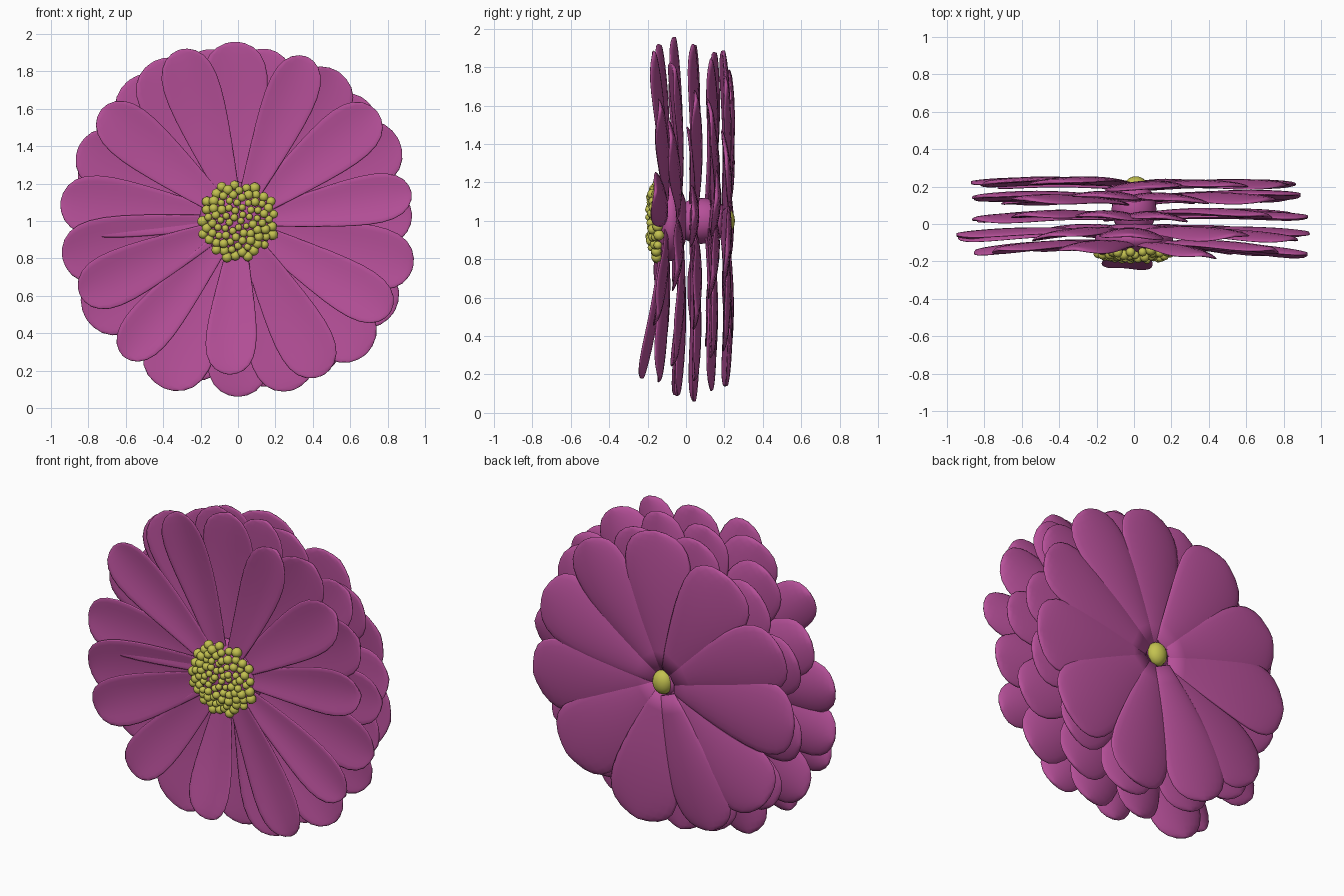
import bpy, bmesh, math, random
from mathutils import Matrix, Vector

random.seed(4)
cube = bpy.data.objects.get("Cube")
if cube:
    bpy.data.objects.remove(cube, do_unlink=True)

CENTRE = Vector((0, 0, 1))
RING = 20
STATIONS = 12
ROOT = 0.07


def make_material(name, colour):
    mat = bpy.data.materials.new(name)
    mat.use_nodes = True
    mat.diffuse_color = (*colour, 1)
    shader = mat.node_tree.nodes["Principled BSDF"]
    shader.inputs["Base Color"].default_value = mat.diffuse_color
    return mat


magenta = make_material("magenta petal", (0.47, 0.08, 0.32))
yellow = make_material("yellow pollen", (0.55, 0.54, 0.08))


def finish(bm, name, mat):
    """Turn a bmesh into a smooth shaded object of one colour."""
    bmesh.ops.recalc_face_normals(bm, faces=bm.faces)
    mesh = bpy.data.meshes.new(name)
    bm.to_mesh(mesh)
    bm.free()
    mesh.materials.append(mat)
    for face in mesh.polygons:
        face.use_smooth = True
    obj = bpy.data.objects.new(name, mesh)
    bpy.context.collection.objects.link(obj)


def vary(amount):
    return random.uniform(-amount, amount)


def outline(t):
    """Petal half width along its length: narrow root, full and rounded tip."""
    return max(0.06, (0.25 + 0.75 * (t / 0.7) ** 0.9) * math.sqrt(1 - t ** 6))


def add_petal(bm, angle, length, width, depth, tilt, cup):
    """Loft a thin cupped petal that points away from the flower centre."""
    place = (Matrix.Translation(CENTRE + Vector((0, depth, 0)))
             @ Matrix.Rotation(-math.radians(angle), 4, 'Y')
             @ Matrix.Rotation(vary(0.1), 4, 'X'))
    rings = []
    for station in range(STATIONS + 1):
        t = math.sin(math.pi / 2 * station / STATIONS)
        w = outline(t)
        ring = []
        for i in range(RING):
            turn = math.tau * i / RING
            u = math.cos(turn)
            thickness = 0.017 * math.sin(turn) * (0.4 + 0.6 * w)
            bend = 0.02 * math.sin(math.pi * t) - cup * w * u * u
            x = ROOT + (length - ROOT) * t
            y = thickness + bend + tilt * (t - 0.4)
            ring.append(bm.verts.new(place @ Vector((x, y, u * w * width / 2))))
        rings.append(ring)
    for inner, outer in zip(rings, rings[1:]):
        for i in range(RING):
            j = (i + 1) % RING
            bm.faces.new((inner[i], inner[j], outer[j], outer[i]))
    bm.faces.new(rings[0])
    bm.faces.new(rings[-1])


def add_layer(name, angles, length, width, depth, tilt, cup):
    bm = bmesh.new()
    for angle in angles:
        add_petal(bm, angle, length + vary(0.02), width * (1 + vary(0.08)),
                  depth + vary(0.012), tilt + vary(0.02), cup)
    finish(bm, name, magenta)


def around(count, start):
    """Nearly even petal directions around the flower."""
    return [start + 360 * i / count + vary(3) for i in range(count)]


# Petal layers from front to back
add_layer("front_petals", [9, 38, 67, 109, 141, 205, 230, 299, 329],
          length=0.95, width=0.3, depth=-0.125, tilt=-0.04, cup=0.03)
add_layer("second_petals", [27, 56, 91, 118, 174, 192, 246, 288, 314, 345],
          length=0.97, width=0.37, depth=-0.045, tilt=-0.02, cup=0.03)
add_layer("third_petals", [2, 42, 80, 101, 128, 155, 213, 270, 300, 330],
          length=0.95, width=0.37, depth=0.04, tilt=0, cup=0.025)
add_layer("fourth_petals", around(12, start=10),
          length=0.89, width=0.38, depth=0.13, tilt=0.01, cup=0.02)
add_layer("back_petals", around(11, start=-12),
          length=0.88, width=0.44, depth=0.205, tilt=0.01, cup=0.015)

# One short petal leans forward at the bottom
add_layer("leaning_petal", [-93], length=0.83, width=0.31,
          depth=-0.15, tilt=-0.13, cup=0.03)


def add_ball(bm, offset, size, detail):
    place = Matrix.Translation(CENTRE + Vector(offset)) @ Matrix.Diagonal((*size, 1))
    bmesh.ops.create_icosphere(bm, subdivisions=detail, radius=1, matrix=place)


# Receptacle that carries the pollen and joins the layers
bm = bmesh.new()
add_ball(bm, (0, -0.08, 0), (0.21, 0.09, 0.21), detail=3)
add_ball(bm, (0, 0.08, 0), (0.12, 0.15, 0.12), detail=3)
finish(bm, "receptacle", magenta)

# Pollen beads in a spiral over a shallow dome, larger towards the rim
bm = bmesh.new()
BEADS = 85
GOLDEN = math.pi * (3 - math.sqrt(5))
for i in range(BEADS):
    reach = math.sqrt((i + 0.5) / BEADS)
    radius = 0.205 * reach
    size = (0.017 + 0.009 * reach) * (1 + vary(0.15))
    height = 0.045 * reach ** 4 - 0.185 + vary(0.01)
    offset = (radius * math.cos(i * GOLDEN), height, radius * math.sin(i * GOLDEN))
    add_ball(bm, offset, (size, size, size), detail=2)
finish(bm, "pollen_beads", yellow)

# Yellow stem end at the back
bm = bmesh.new()
add_ball(bm, (0.01, 0.205, 0), (0.06, 0.05, 0.07), detail=3)
finish(bm, "stem_end", yellow)
